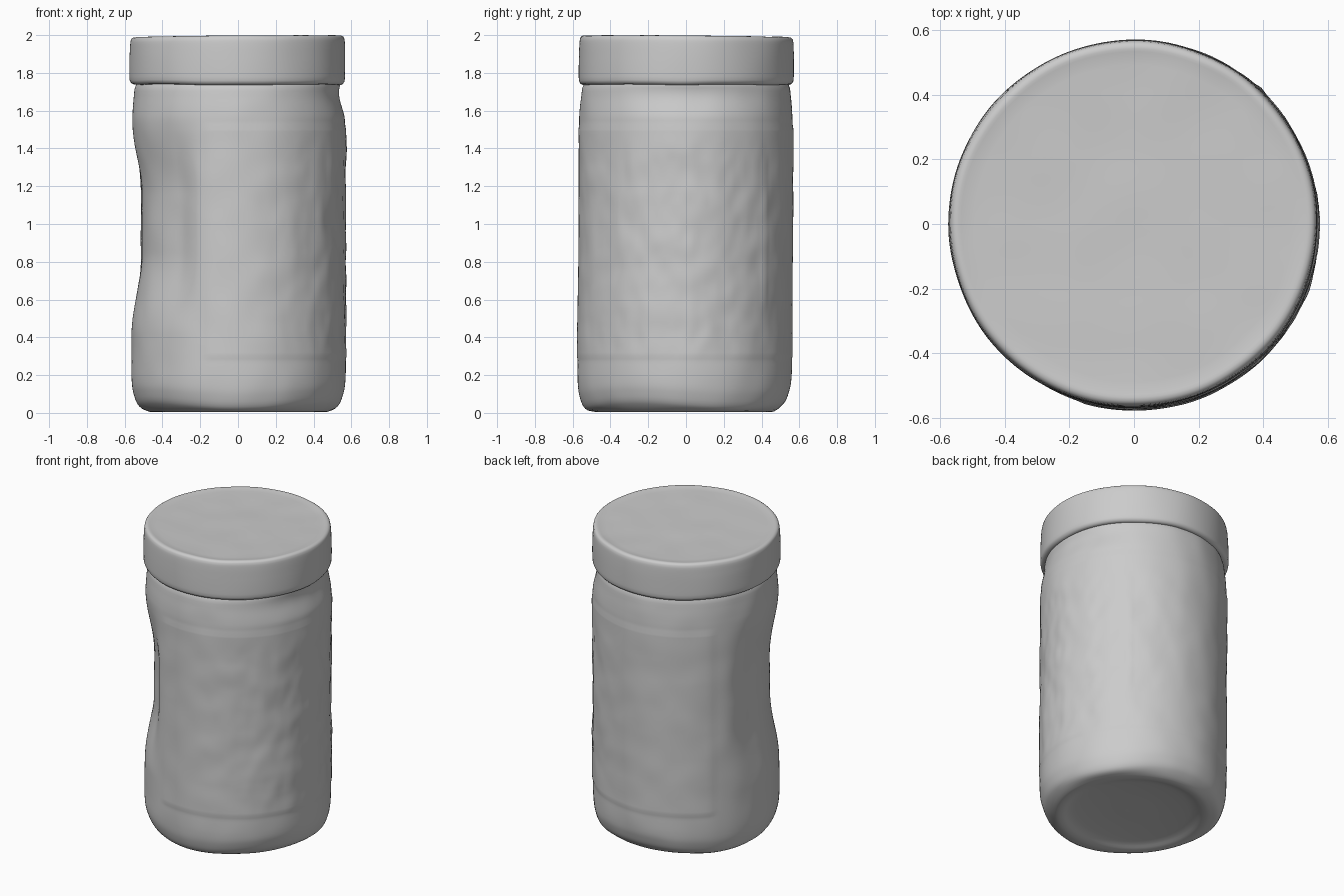
import bpy, bmesh, math
from mathutils import Vector, noise

if "Cube" in bpy.data.objects:
    bpy.data.objects.remove(bpy.data.objects["Cube"])

SEGMENTS = 160


def smoothstep(a, b, v):
    t = max(0.0, min(1.0, (v - a) / (b - a)))
    return t * t * (3 - 2 * t)


def window(v, a, b, c, d):
    # rises from a to b, falls from c to d
    return smoothstep(a, b, v) * (1 - smoothstep(c, d, v))


def spline(points, step=0.015):
    # Catmull-Rom resampling of an (r, z) profile
    p = [Vector(q) for q in points]
    p = [2 * p[0] - p[1]] + p + [2 * p[-1] - p[-2]]
    out = []
    for i in range(1, len(p) - 2):
        a, b, c, d = p[i - 1:i + 3]
        n = max(2, int((c - b).length / step))
        for k in range(n):
            t = k / n
            out.append(0.5 * (2 * b + (c - a) * t + (2 * a - 5 * b + 4 * c - d) * t * t
                              + (3 * b - a - 3 * c + d) * t ** 3))
    return out + [p[-2]]


def revolve(name, profile, shape, cap_first):
    # revolve the profile; shape(r, z, angle) returns the deformed point
    bm = bmesh.new()
    rings = []
    for r, z in profile:
        rings.append([bm.verts.new(shape(r, z, math.tau * i / SEGMENTS)) for i in range(SEGMENTS)])
    for lo, hi in zip(rings, rings[1:]):
        for i in range(SEGMENTS):
            j = (i + 1) % SEGMENTS
            bm.faces.new((lo[i], lo[j], hi[j], hi[i]))
    ring = rings[0][::-1] if cap_first else rings[-1]
    bm.faces.new(ring)
    mesh = bpy.data.meshes.new(name)
    bm.to_mesh(mesh)
    bm.free()
    obj = bpy.data.objects.new(name, mesh)
    bpy.context.collection.objects.link(obj)
    bpy.context.view_layer.objects.active = obj
    obj.select_set(True)
    bpy.ops.object.shade_smooth_by_angle(angle=math.radians(60))
    obj.select_set(False)
    return obj


def shape_body(r, z, a):
    deg = math.degrees(a)
    side = smoothstep(0.35, 0.55, r)
    c, s = math.cos(a), math.sin(a)
    # squeezed grip panel on the front-left
    r -= 0.052 * window(deg, 150, 178, 232, 250) * window(z, 0.42, 0.85, 1.15, 1.58)
    # pinched neck on the right
    r -= 0.022 * max(0, c) ** 3 * window(z, 1.55, 1.68, 1.70, 1.76)
    # slightly raised label
    off_panel = 1 - window(deg, 140, 144, 250, 254)
    r += 0.004 * off_panel * window(z, 0.28, 0.30, 1.50, 1.52)
    # vertical label seam and wrinkles on the right-hand side
    r += 0.005 * window(deg, 44, 47, 47, 50) * window(z, 0.5, 0.6, 1.3, 1.4)
    right = max(0, c) * window(z, 0.25, 0.4, 1.3, 1.5)
    r += side * (0.003 + 0.004 * right) * noise.noise(Vector((c * 4, s * 4, z * 6)))
    r += side * 0.004 * right * noise.noise(Vector((c * 10, s * 10, z * 9)))
    # uneven foot
    z += 0.014 * math.cos(3 * a + 1.57) * window(z, 0.0, 0.03, 0.08, 0.25) * side
    return (r * c + 0.003, r * s - 0.008 * (1 - smoothstep(0.1, 1.2, z)), z)


def shape_lid(r, z, a):
    c, s = math.cos(a), math.sin(a)
    n = noise.noise(Vector((c * 2.5, s * 2.5, z * 3)))
    r += 0.004 * n * smoothstep(0.3, 0.55, r)
    if z > 1.9:
        z += 0.005 * (c - s) * r / 0.57 + 0.003 * noise.noise(Vector((r * c * 5, r * s * 5, 3)))
    else:
        z += 0.005 * n
    return (r * c - 0.003, r * s + 0.001, z)


# jar body: recessed base, rounded foot, straight wall, neck
body = spline([(0.02, 0.04), (0.2, 0.037), (0.36, 0.025), (0.43, 0.006), (0.475, 0.007),
               (0.525, 0.035), (0.552, 0.09), (0.566, 0.18), (0.566, 0.4), (0.564, 0.8),
               (0.564, 1.2), (0.565, 1.5), (0.562, 1.6), (0.554, 1.68), (0.549, 1.72),
               (0.538, 1.745)])
revolve("jar_body", body, shape_body, True)

# screw lid: under-lip, band, rounded rim, shallow top
lid = spline([(0.522, 1.738), (0.55, 1.738), (0.566, 1.752), (0.57, 1.78), (0.57, 1.88), (0.566, 1.965),
              (0.558, 1.987), (0.54, 1.993), (0.50, 1.988), (0.3, 1.984), (0.02, 1.984)])
revolve("jar_lid", lid, shape_lid, False)
